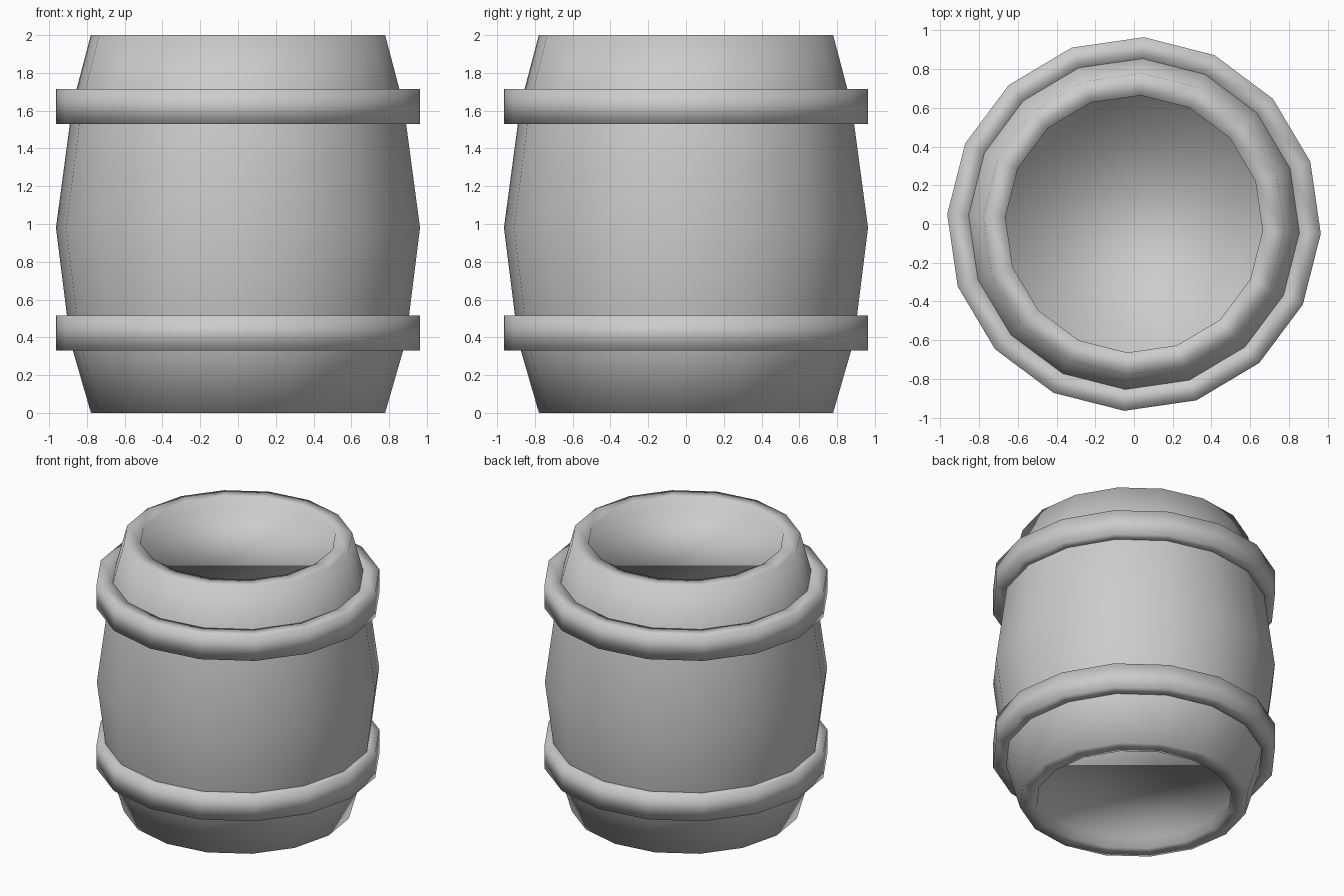
import bpy
import bmesh
from math import cos, sin, radians, tau

SIDES = 16
TWIST = radians(-3)

cube = bpy.data.objects.get("Cube")
if cube:
    bpy.data.objects.remove(cube, do_unlink=True)

grey = bpy.data.materials.new("plain_grey")
grey.use_nodes = True
colour = (0.6, 0.6, 0.6, 1)
grey.diffuse_color = colour
grey.node_tree.nodes["Principled BSDF"].inputs["Base Color"].default_value = colour


def lathe(name, profile, closed):
    """Spin (radius, height) points; either loop the profile or cap both ends."""
    bm = bmesh.new()
    angles = [TWIST + tau * i / SIDES for i in range(SIDES)]
    rings = [[bm.verts.new((r * cos(a), r * sin(a), z)) for a in angles]
             for r, z in profile]
    pairs = list(zip(rings, rings[1:]))
    if closed:
        pairs.append((rings[-1], rings[0]))
    else:
        bm.faces.new(rings[0][::-1])
        bm.faces.new(rings[-1])
    for low, high in pairs:
        for i in range(SIDES):
            j = (i + 1) % SIDES
            bm.faces.new((low[i], low[j], high[j], high[i]))
    bmesh.ops.recalc_face_normals(bm, faces=bm.faces)
    for face in bm.faces:
        face.smooth = True
    mesh = bpy.data.meshes.new(name)
    bm.to_mesh(mesh)
    bm.free()
    mesh.materials.append(grey)
    obj = bpy.data.objects.new(name, mesh)
    bpy.context.collection.objects.link(obj)
    return obj


# Bulging body with a thick rim and a shallow recessed lid at each end
RECESS = 0.075
lathe("barrel_body", [
    (0.665, RECESS), (0.665, 0), (0.78, 0),
    (0.89, 0.38), (0.965, 0.98), (0.878, 1.63),
    (0.78, 2), (0.665, 2), (0.665, 2 - RECESS),
], closed=False)

# Two hoops around the body
for name, z in (("lower_hoop", 0.33), ("upper_hoop", 1.53)):
    lathe(name, [(0.85, z), (0.966, z), (0.966, z + 0.185), (0.85, z + 0.185)],
          closed=True)
